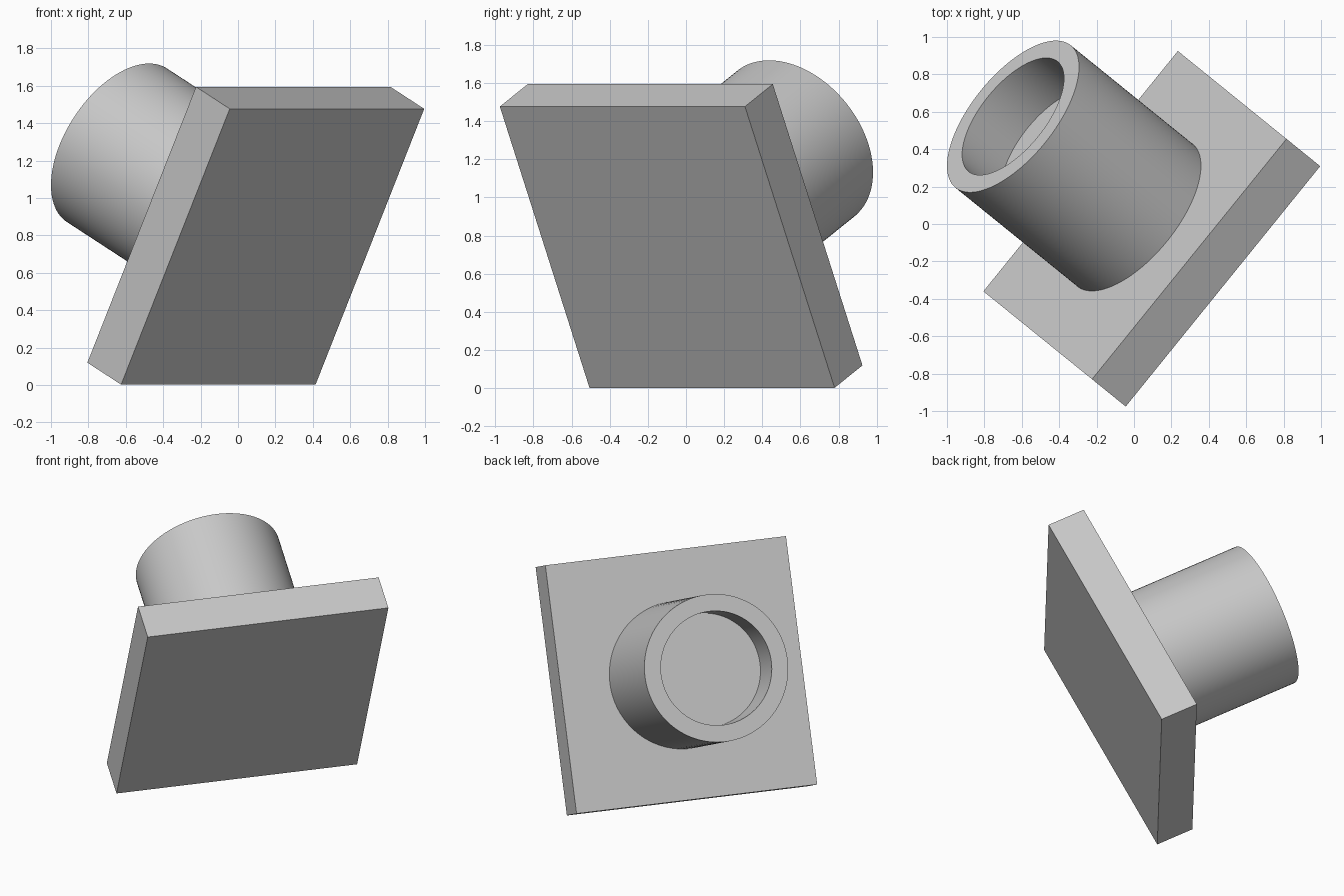
import bpy, bmesh, math
from mathutils import Matrix, Vector

default = bpy.data.objects.get("Cube")
if default:
    bpy.data.objects.remove(default, do_unlink=True)

SIDE, THICK = 1.653, 0.26              # square plate
LENGTH, OUTER, INNER = 0.94, 0.49, 0.378   # round socket
DEPTH = 0.303                          # blind hole depth
SEGMENTS = 96

# Tilted frame: plate edges lie along across and rise, the socket along axis
turn, lift = math.radians(51.02), math.asin(0.452)
across = Vector((math.cos(turn), math.sin(turn), 0))
flat = Vector((-math.sin(turn), math.cos(turn), 0))
axis = flat * math.cos(lift) + Vector((0, 0, math.sin(lift)))
rise = across.cross(axis)
frame = Matrix((rise, across, axis)).transposed().to_4x4()
frame.translation = Vector((0.005, 0.0475, 0.8565))   # centre of the plate's socket side

grey = bpy.data.materials.new("light grey")
grey.use_nodes = True
colour = (0.58, 0.58, 0.58, 1)
grey.diffuse_color = colour
grey.node_tree.nodes["Principled BSDF"].inputs["Base Color"].default_value = colour


def make_object(name, bm):
    bmesh.ops.recalc_face_normals(bm, faces=bm.faces)
    mesh = bpy.data.meshes.new(name)
    bm.to_mesh(mesh)
    bm.free()
    obj = bpy.data.objects.new(name, mesh)
    obj.matrix_world = frame
    mesh.materials.append(grey)
    bpy.context.collection.objects.link(obj)
    return obj


# Square base plate
bm = bmesh.new()
bmesh.ops.create_cube(bm, size=1)
bmesh.ops.scale(bm, vec=(SIDE, SIDE, THICK), verts=bm.verts)
bmesh.ops.translate(bm, vec=(0, 0, -THICK / 2), verts=bm.verts)
make_object("base_plate", bm)

# Round socket with a blind hole, spun from its half section
bm = bmesh.new()
floor = LENGTH - DEPTH
profile = [(0, -0.02), (OUTER, -0.02), (OUTER, LENGTH), (INNER, LENGTH),
           (INNER, floor), (0, floor)]
verts = [bm.verts.new((r, 0, z)) for r, z in profile]
edges = [bm.edges.new(pair) for pair in zip(verts, verts[1:])]
bmesh.ops.spin(bm, geom=verts + edges, cent=(0, 0, 0), axis=(0, 0, 1),
               angle=math.tau, steps=SEGMENTS)
bmesh.ops.remove_doubles(bm, verts=bm.verts, dist=0.0005)
socket = make_object("socket", bm)
bpy.ops.object.select_all(action="DESELECT")
socket.select_set(True)
bpy.context.view_layer.objects.active = socket
bpy.ops.object.shade_smooth_by_angle(angle=math.radians(30))
